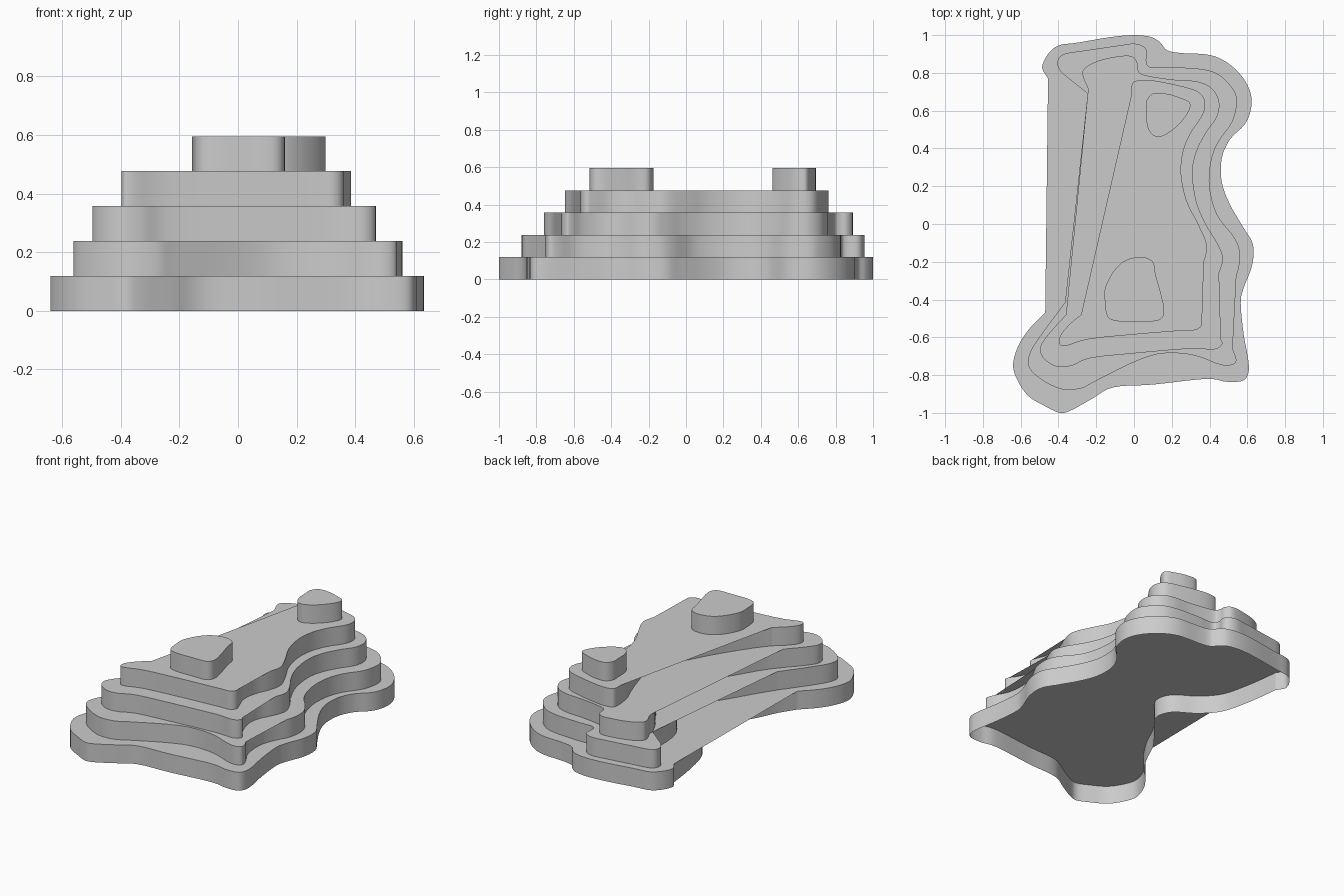
import bpy, bmesh
from mathutils import Vector

STEP = 0.119  # height of one terrace


def spline(pts, closed=False, n=5):
    """Catmull-Rom curve through 2D points."""
    p = [Vector(q) for q in pts]
    p = [p[-1]] + p + p[:2] if closed else [p[0]] + p + [p[-1]]
    out = []
    for a, b, c, d in zip(p, p[1:], p[2:], p[3:]):
        for i in range(n):
            t = i / n
            out.append(0.5 * (2 * b + (c - a) * t + (2 * a - 5 * b + 4 * c - d) * t * t
                              + (3 * b - a - 3 * c + d) * t ** 3))
    out.append(p[-2])
    return out


def wall(bm, path, z):
    """Vertical ribbon standing under a path."""
    lo = [bm.verts.new((p.x, p.y, z)) for p in path]
    hi = [bm.verts.new((p.x, p.y, z + STEP)) for p in path]
    for i in range(len(path) - 1):
        f = bm.faces.new((lo[i + 1], lo[i], hi[i], hi[i + 1]))
        f.smooth = True


def terrace(name, level, outline, notch=None):
    """Open-bottomed step: curved wall plus flat cap, which bridges the notch."""
    bm = bmesh.new()
    z = level * STEP
    path = spline(outline, closed=notch is None)
    wall(bm, path, z)
    if notch:
        wall(bm, spline([outline[-1]] + notch + [outline[0]]), z)
    else:
        path = path[:-1]
    cap = bm.faces.new([bm.verts.new((p.x, p.y, z + STEP)) for p in reversed(path)])
    bmesh.ops.triangulate(bm, faces=[cap])
    me = bpy.data.meshes.new(name)
    bm.to_mesh(me)
    bm.free()
    bpy.context.collection.objects.link(bpy.data.objects.new(name, me))


# Lowest terrace
base = [(-.455, .77), (-.48, .81), (-.485, .84), (-.455, .90), (-.40, .945), (-.3, .96),
        (-.12, .99), (0, 1), (.09, .99), (.14, .96), (.175, .92), (.25, .905), (.4, .895),
        (.5, .85), (.58, .77), (.62, .68), (.615, .59), (.58, .52), (.51, .45), (.465, .35),
        (.465, .22), (.51, .1), (.58, -.02), (.63, -.11), (.625, -.22), (.58, -.34),
        (.565, -.42), (.58, -.58), (.605, -.72), (.605, -.79), (.575, -.83), (.49, -.835),
        (.38, -.82), (.1, -.85), (-.11, -.865), (-.23, -.93), (-.33, -.985), (-.39, -1),
        (-.46, -.97), (-.56, -.91), (-.62, -.82), (-.64, -.74), (-.61, -.64), (-.55, -.55),
        (-.47, -.47)]
terrace("terrace_1", 0, base,
        [(-.40, -.36), (-.32, -.2), (-.2, -.05), (-.12, .06), (-.15, .17), (-.28, .26),
         (-.38, .38), (-.43, .58)])

# Second terrace
second = [(-.245, .69), (-.32, .75), (-.39, .81), (-.405, .86), (-.37, .90), (-.25, .92),
          (-.08, .945), (0, .955), (.05, .94), (.07, .91), (.065, .86), (.09, .83),
          (.2, .83), (.36, .82), (.45, .79), (.52, .72), (.545, .65), (.52, .54), (.45, .44),
          (.41, .34), (.4, .2), (.44, .05), (.53, -.07), (.56, -.15), (.55, -.25),
          (.5, -.35), (.47, -.45), (.48, -.58), (.53, -.68), (.54, -.73), (.5, -.75),
          (.44, -.74), (.35, -.705), (.25, -.685), (.12, -.69), (-.02, -.74), (-.2, -.83),
          (-.28, -.87), (-.38, -.875), (-.48, -.83), (-.555, -.76), (-.55, -.68),
          (-.48, -.57), (-.365, -.415)]
terrace("terrace_2", 1, second,
        [(-.29, -.3), (-.2, -.15), (-.1, 0), (-.03, .12), (-.08, .25), (-.2, .38), (-.24, .5)])

# Third terrace
third = [(-.245, .69), (-.245, .72), (-.27, .78), (-.265, .82), (-.2, .86), (-.1, .885),
         (-.02, .89), (.015, .86), (.02, .82), (.05, .79), (.2, .765), (.33, .755),
         (.41, .72), (.45, .65), (.44, .57), (.38, .48), (.33, .38), (.31, .27), (.33, .12),
         (.38, 0), (.44, -.1), (.47, -.18), (.45, -.26), (.4, -.36), (.39, -.45),
         (.42, -.55), (.46, -.61), (.465, -.64), (.42, -.665), (.3, -.66), (0, -.685),
         (-.23, -.71), (-.33, -.75), (-.41, -.755), (-.48, -.71), (-.495, -.65),
         (-.45, -.58), (-.36, -.48)]
terrace("terrace_3", 2, third,
        [(-.28, -.38), (-.17, -.2), (-.04, 0), (.03, .15), (0, .3), (-.12, .48), (-.2, .6)])

# Fourth terrace
fourth = [(-.013, .688), (-.01, .74), (.02, .76), (.1, .76), (.25, .73), (.34, .70),
          (.375, .65), (.365, .58), (.3, .48), (.26, .38), (.25, .26), (.28, .12), (.34, 0),
          (.385, -.11), (.37, -.2), (.33, -.3), (.32, -.4), (.35, -.49), (.36, -.53),
          (.33, -.56), (.25, -.565), (0, -.585), (-.24, -.61), (-.36, -.645),
          (-.395, -.635), (-.39, -.59), (-.34, -.53), (-.28, -.48)]
terrace("terrace_4", 3, fourth,
        [(-.2, -.38), (-.08, -.2), (.03, 0), (.1, .15), (.1, .3), (.04, .5), (0, .6)])

# Two summits
terrace("summit_back", 4,
        [(.065, .6), (.065, .65), (.1, .69), (.17, .69), (.24, .67), (.297, .64), (.28, .58),
         (.22, .51), (.15, .465), (.1, .47), (.07, .52)])
terrace("summit_front", 4,
        [(-.155, -.4), (-.15, -.33), (-.1, -.24), (-.04, -.19), (.04, -.175), (.1, -.2),
         (.115, -.27), (.14, -.36), (.16, -.46), (.13, -.51), (.03, -.515), (-.08, -.515),
         (-.14, -.49)])
